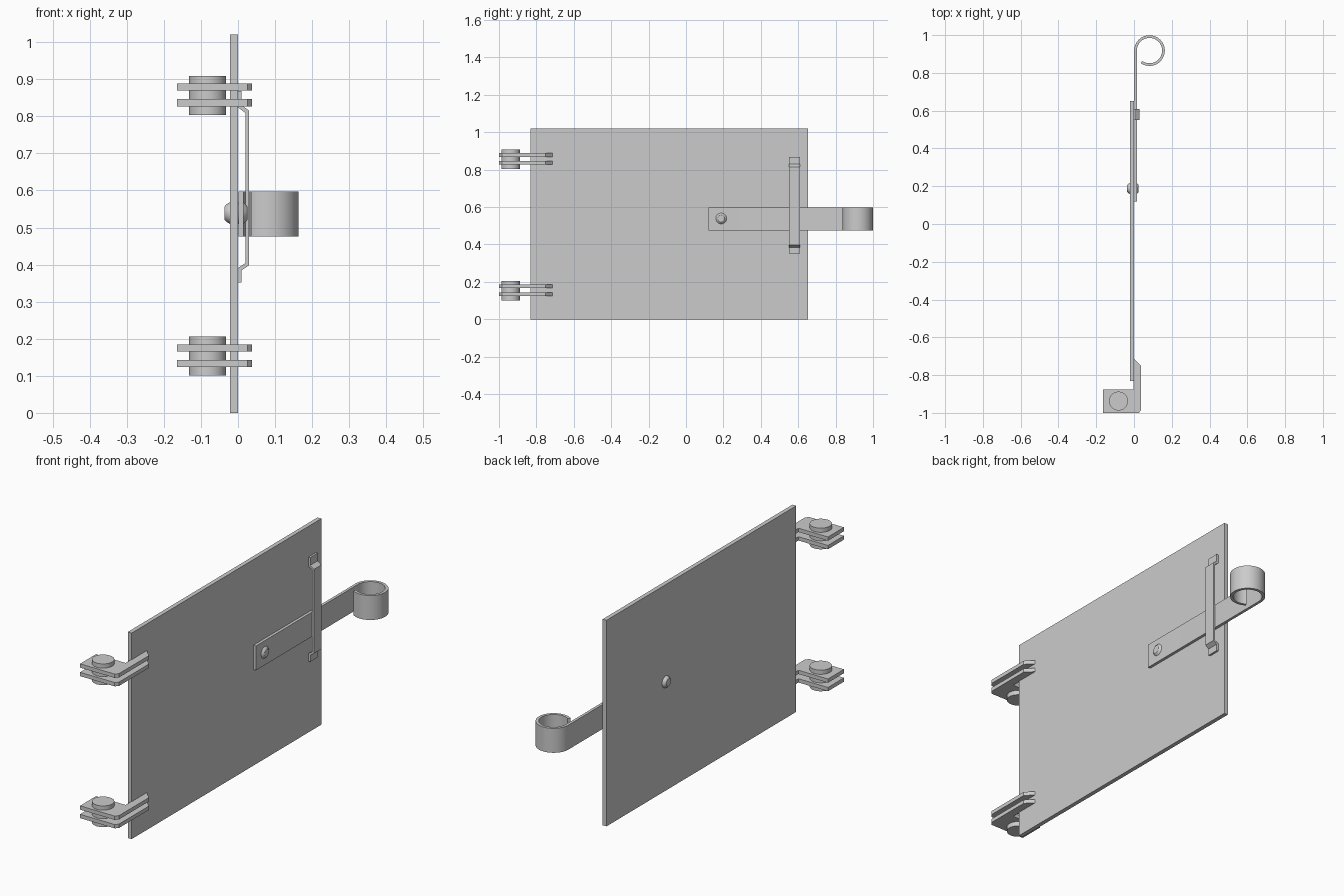
import bpy, bmesh, math
from mathutils import Vector

if "Cube" in bpy.data.objects:
    bpy.data.objects.remove(bpy.data.objects["Cube"])


def finish(name, bm, smooth=False):
    bmesh.ops.recalc_face_normals(bm, faces=bm.faces)
    mesh = bpy.data.meshes.new(name)
    bm.to_mesh(mesh)
    bm.free()
    ob = bpy.data.objects.new(name, mesh)
    bpy.context.collection.objects.link(ob)
    if smooth:
        bpy.ops.object.select_all(action='DESELECT')
        ob.select_set(True)
        bpy.context.view_layer.objects.active = ob
        bpy.ops.object.shade_smooth_by_angle(angle=math.radians(30))
    return ob


def prism(name, points, depth, smooth=False):
    """Extrude a closed 3D outline along the depth vector."""
    bm = bmesh.new()
    face = bm.faces.new([bm.verts.new(p) for p in points])
    ext = bmesh.ops.extrude_face_region(bm, geom=[face])
    bmesh.ops.translate(bm, vec=Vector(depth),
                        verts=[g for g in ext['geom'] if isinstance(g, bmesh.types.BMVert)])
    return finish(name, bm, smooth)


def lathe(name, profile, centre, axis, segments=48):
    """Stack of rings (height, radius) around the x or z axis, capped at both ends."""
    bm = bmesh.new()
    rings = []
    for h, r in profile:
        ring = []
        for i in range(segments):
            a = math.tau * i / segments
            u, v = r * math.cos(a), r * math.sin(a)
            p = Vector((h, u, v) if axis == 'x' else (u, v, h))
            ring.append(bm.verts.new(p + Vector(centre)))
        rings.append(ring)
    for lo, hi in zip(rings, rings[1:]):
        for i in range(segments):
            j = (i + 1) % segments
            bm.faces.new((lo[i], lo[j], hi[j], hi[i]))
    bm.faces.new(rings[0])
    bm.faces.new(rings[-1])
    return finish(name, bm, True)


# gate panel
prism("panel", [(-0.021, -0.832, 0), (0, -0.832, 0), (0, 0.652, 0), (-0.021, 0.652, 0)],
      (0, 0, 1.02))

# two hinges: a pin through a pair of angled plates
plate = [(-0.165, -1), (0.025, -1), (0.038, -0.985), (0.038, -0.752),
         (-0.003, -0.71), (-0.003, -0.875), (-0.165, -0.875)]
for label, base in (("lower", 0.101), ("upper", 0.804)):
    lathe(label + "_hinge_pin", [(base, 0.05), (base + 0.105, 0.05)], (-0.082, -0.9375, 0), 'z')
    for part, dz in (("bottom", 0.023), ("top", 0.065)):
        prism(f"{label}_hinge_{part}_plate", [(x, y, base + dz) for x, y in plate],
              (0, 0, 0.019))

# latch bar with curled handle
cx, cy, radius, thick = 0.082, 0.918, 0.081, 0.014
angles = [math.radians(180 - 305 * i / 48) for i in range(49)]
outer = [(cx + radius * math.cos(a), cy + radius * math.sin(a)) for a in angles]
inner = [(cx + (radius - thick) * math.cos(a), cy + (radius - thick) * math.sin(a))
         for a in angles]
outline = [(0.001, 0.12)] + outer + inner[::-1] + [(0.001 + thick, 0.12)]
prism("latch_bar", [(x, y, 0.476) for x, y in outline], (0, 0, 0.121), True)

# guide strap bent over the latch bar
t = 0.01
strap = [(0, 0.352), (t, 0.352), (t, 0.385), (0.03, 0.398), (0.03, 0.815), (t, 0.83),
         (t, 0.868), (0, 0.868), (0, 0.824), (0.02, 0.809), (0.02, 0.404), (0, 0.391)]
prism("guide_strap", [(x, 0.551, z) for x, z in strap], (0, 0.058, 0))

# pivot rivet, domed on both sides
lathe("pivot_rivet", [(-0.036, 0.018), (-0.031, 0.024), (-0.022, 0.029), (0.015, 0.029),
                      (0.021, 0.024), (0.025, 0.018)], (0, 0.188, 0.539), 'x', 32)
